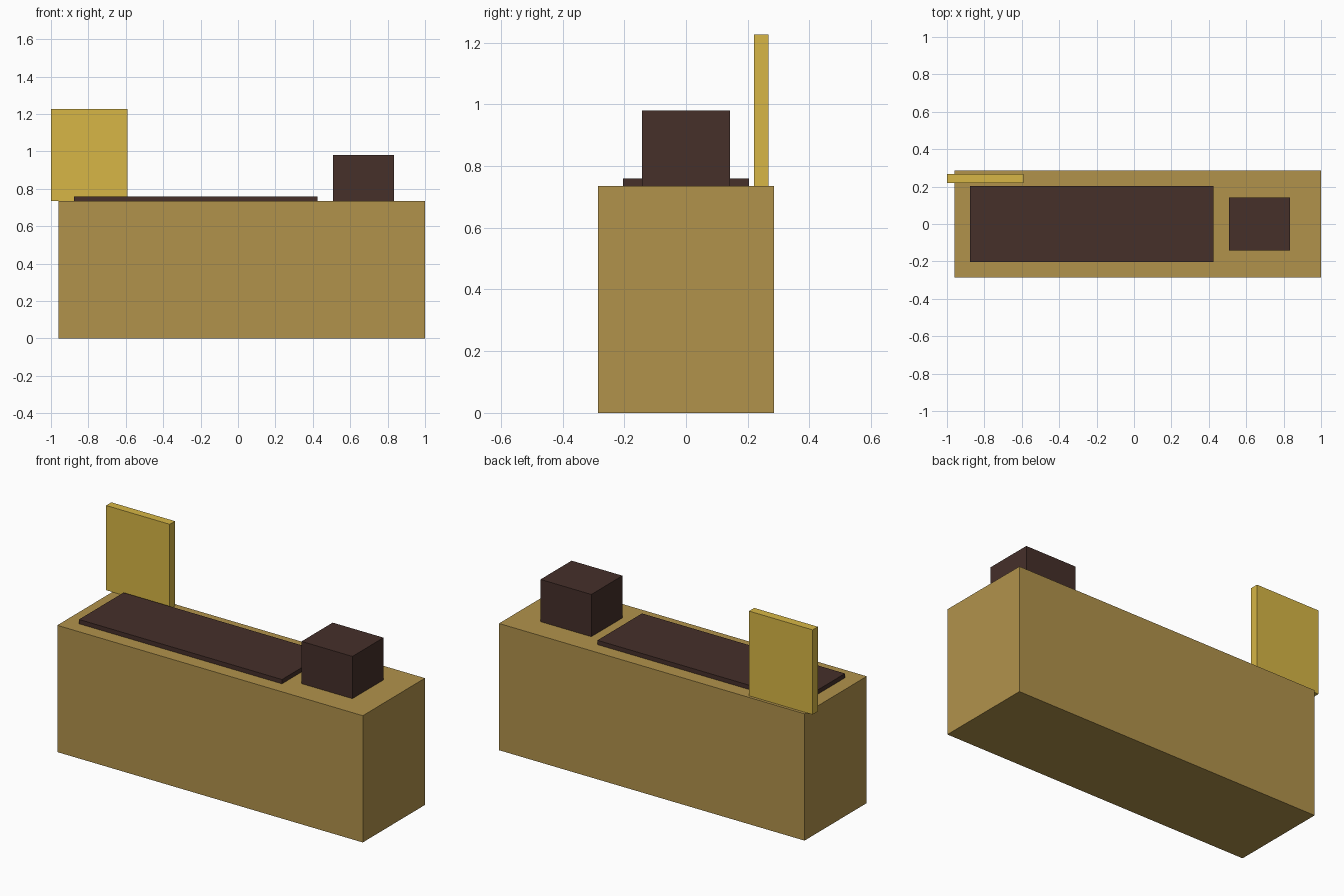
import bpy

if "Cube" in bpy.data.objects:
    bpy.data.objects.remove(bpy.data.objects["Cube"])


def material(name, rgb):
    mat = bpy.data.materials.new(name)
    # displayed colour to linear
    mat.diffuse_color = [c ** 2.2 for c in rgb] + [1.0]
    mat.use_nodes = True
    mat.node_tree.nodes["Principled BSDF"].inputs["Base Color"].default_value = mat.diffuse_color
    return mat


def box(name, x, y, z, mat):
    """Box spanning the given (min, max) ranges."""
    bpy.ops.mesh.primitive_cube_add(size=1)
    ob = bpy.context.object
    ob.name = name
    ob.location = [(a + b) / 2 for a, b in (x, y, z)]
    ob.scale = [b - a for a, b in (x, y, z)]
    bpy.ops.object.transform_apply(location=False, rotation=False, scale=True)
    ob.data.materials.append(mat)
    return ob


tan = material("tan", (0.69, 0.57, 0.30))
dark = material("dark_brown", (0.28, 0.20, 0.18))
gold = material("gold", (0.84, 0.71, 0.28))

TOP = 0.735

# Main body
box("counter_body", (-0.96, 1.0), (-0.285, 0.285), (0, TOP), tan)
# Thin slab lying on the top
box("top_slab", (-0.877, 0.425), (-0.204, 0.204), (TOP, 0.76), dark)
# Small box at the right end
box("end_box", (0.508, 0.834), (-0.143, 0.142), (TOP, 0.98), dark)
# Upright panel at the back left corner, overhanging the end
box("upright_panel", (-1.0, -0.592), (0.22, 0.268), (TOP, 1.226), gold)
